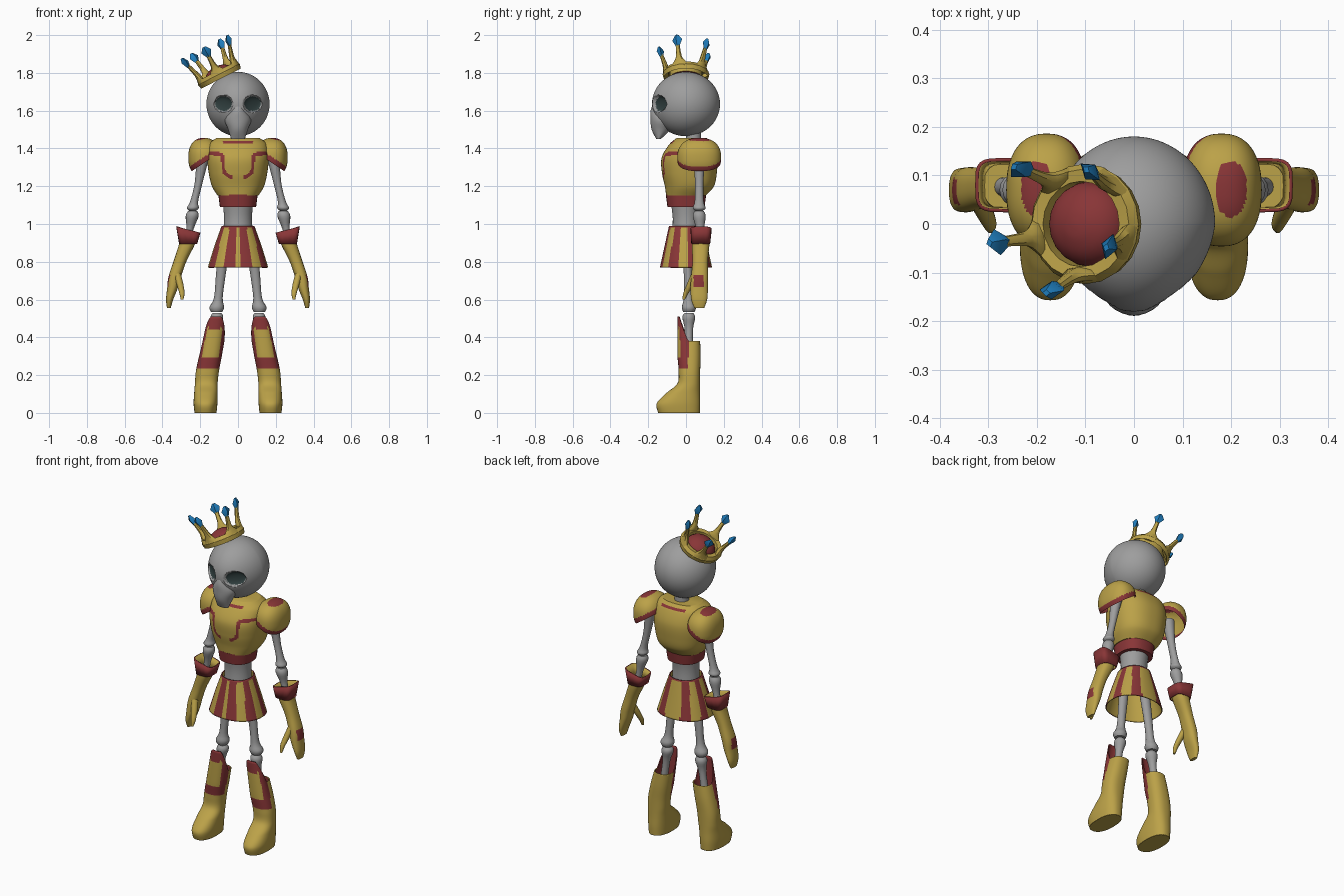
import bpy, bmesh
from math import sin, cos, pi, radians, degrees, atan2, copysign
from mathutils import Matrix, Vector

if "Cube" in bpy.data.objects:
    bpy.data.objects.remove(bpy.data.objects["Cube"])


def material(name, rgb):
    m = bpy.data.materials.new(name)
    m.use_nodes = True
    m.diffuse_color = (*rgb, 1)
    m.node_tree.nodes["Principled BSDF"].inputs["Base Color"].default_value = (*rgb, 1)
    return m


GOLD = material("gold", (0.50, 0.36, 0.065))
RED = material("dark_red", (0.25, 0.036, 0.038))
BONE = material("bone_grey", (0.34, 0.34, 0.34))
BLUE = material("gem_blue", (0.014, 0.21, 0.52))
DARK = material("socket_dark", (0.03, 0.05, 0.05))


def finish(name, bm, mats, paint=None, mirror=False, shell=0, matrix=None):
    """Turn a bmesh into an object, painting each face by rule."""
    bm.normal_update()
    for f in bm.faces:
        f.smooth = True
        if paint:
            f.material_index = int(paint(f.calc_center_median(), f.normal))
    me = bpy.data.meshes.new(name)
    bm.to_mesh(me)
    bm.free()
    me.set_sharp_from_angle(angle=radians(42))
    for m in mats:
        me.materials.append(m)
    ob = bpy.data.objects.new(name, me)
    bpy.context.collection.objects.link(ob)
    if matrix:
        ob.matrix_world = matrix
    if shell:
        mod = ob.modifiers.new("thickness", "SOLIDIFY")
        mod.thickness = shell
        mod.material_offset = 1
    if mirror:
        ob.modifiers.new("mirror", "MIRROR")
    return ob


def spline(rings, steps):
    """Sample a smooth curve through the ring parameters."""
    out = []
    for i in range(len(rings) - 1):
        p = [rings[max(0, min(len(rings) - 1, i + k))] for k in (-1, 0, 1, 2)]
        for s in range(steps):
            t = s / steps
            out.append([b + t / 2 * (c - a + t * (2*a - 5*b + 4*c - d + t * (3*(b - c) + d - a)))
                        for a, b, c, d in zip(*p)])
    return out + [list(rings[-1])]


def loft(name, rings, mats, sides=16, steps=4, power=1, caps=True, shape=None, **kw):
    """Skin elliptical rings (cx, cy, cz, rx, ry), listed from bottom to top."""
    bm = bmesh.new()
    loops = []
    for cx, cy, cz, rx, ry in spline(rings, steps):
        loop = []
        for i in range(sides):
            c, s = cos(2 * pi * i / sides), sin(2 * pi * i / sides)
            v = Vector((cx + rx * copysign(abs(c) ** power, c),
                        cy + ry * copysign(abs(s) ** power, s), cz))
            loop.append(bm.verts.new(shape(v) if shape else v))
        loops.append(loop)
    for a, b in zip(loops, loops[1:]):
        for i in range(sides):
            j = (i + 1) % sides
            bm.faces.new((a[i], a[j], b[j], b[i]))
    if caps:
        bm.faces.new(loops[0][::-1])
        bm.faces.new(loops[-1])
    return finish(name, bm, mats, **kw)


def near(p, a, b, width):
    """True when p is within width of segment a-b, in the front plane."""
    a, b, p = Vector(a), Vector(b), Vector(p)
    t = max(0, min(1, (p - a).dot(b - a) / (b - a).length_squared))
    return (p - a - (b - a) * t).length < width


# Skull with sunken eye sockets
bm = bmesh.new()
bmesh.ops.create_icosphere(bm, subdivisions=6, radius=1)


def socket(x, z):
    return ((abs(x) - 0.077) / 0.044) ** 2 + ((z - 1.637) / 0.039) ** 2


for v in bm.verts:
    x, y, z = v.co
    x *= 0.167 * (1 - 0.12 * max(0, -y))
    y, z = y * 0.18, 1.635 + z * 0.17
    if y < 0:
        y += 0.035 * max(0, 1 - socket(x, z) / 1.25) ** 0.5
    v.co = x, y, z
finish("skull", bm, [BONE, DARK], lambda c, n: c.y < 0 and socket(c.x, c.z) < 1)
loft("snout", [(0, -0.145, 1.45, 0.036, 0.012), (0, -0.132, 1.50, 0.052, 0.05),
               (0, -0.12, 1.555, 0.07, 0.068), (0, -0.13, 1.61, 0.04, 0.055),
               (0, -0.12, 1.68, 0.02, 0.03)], [BONE], 32)
loft("neck", [(0, 0.04, 1.42, 0.04, 0.04), (0, 0.04, 1.53, 0.04, 0.04)], [BONE])


# Breastplate with painted trim, belt and waist
def chest_trim(c, n):
    p = (abs(c.x), c.z)
    if abs(c.z - 1.433) < 0.006 and p[0] < 0.08:
        return True
    path = [(0.17, 1.375), (0.085, 1.37), (0.073, 1.27), (0.035, 1.247)]
    return c.y < 0 and any(near(p, a, b, 0.009) for a, b in zip(path, path[1:]))


loft("breastplate", [(0, 0, 1.15, 0.108, 0.105), (0, 0.018, 1.20, 0.138, 0.13),
                     (0, 0.018, 1.27, 0.155, 0.145), (0, 0.018, 1.35, 0.163, 0.147),
                     (0, 0.025, 1.42, 0.155, 0.115), (0, 0.03, 1.455, 0.115, 0.08)],
     [GOLD, RED], 128, 14, 0.85, paint=chest_trim)
loft("belt", [(0, 0, 1.09, 0.096, 0.098), (0, 0, 1.155, 0.104, 0.107)], [RED], 32, 1, 0.85)
loft("waist", [(0, 0, 0.93, 0.08, 0.075), (0, 0, 1.03, 0.074, 0.07),
               (0, 0, 1.11, 0.08, 0.08)], [BONE], 32)


# Striped skirt
def stripes(c, n):
    turn = degrees(atan2(abs(c.x) / 0.16, -c.y / 0.138))
    return c.z < 0.98 and cos(radians((turn - 15) * 8)) < 0


loft("skirt", [(0, 0, 0.77, 0.16, 0.138), (0, 0, 0.88, 0.126, 0.114),
               (0, 0, 0.99, 0.087, 0.09)], [RED, GOLD], 96, 8, 0.9,
     caps=False, paint=stripes, shell=0.006)

# Shoulder plates: boxy domes cut on a slant
bm = bmesh.new()
bmesh.ops.create_icosphere(bm, subdivisions=5, radius=1)
for v in bm.verts:
    v.co = [o + r * copysign(abs(k) ** 0.85, k) for o, r, k in
            zip((0.18, 0.07, 1.352), (0.083, 0.116, 0.104), v.co)]
edge, down = Vector((0.26, 0, 1.27)), Vector((-0.07, 0, -0.105)).normalized()
bmesh.ops.bisect_plane(bm, geom=bm.verts[:] + bm.edges[:] + bm.faces[:],
                       plane_co=edge, plane_no=down, clear_outer=True)


def shoulder_trim(c, n):
    patch = ((c.x - 0.2) / 0.033) ** 2 + ((c.y - 0.072) / 0.058) ** 2
    return (c - edge).dot(down) > -0.026 or (patch < 1 and c.z > 1.38)


finish("shoulder_plates", bm, [GOLD, RED], shoulder_trim, True)

# Arm bones with knobbed joints
loft("upper_arms", [(0.24, 0.07, 1.07, 0.018, 0.02), (0.239, 0.07, 1.085, 0.032, 0.034),
                    (0.232, 0.07, 1.12, 0.021, 0.024), (0.208, 0.07, 1.22, 0.021, 0.022),
                    (0.185, 0.07, 1.36, 0.034, 0.034)], [BONE], mirror=True)
loft("forearms", [(0.28, 0.077, 0.86, 0.02, 0.02), (0.255, 0.075, 0.97, 0.019, 0.021),
                  (0.243, 0.07, 1.04, 0.034, 0.034), (0.24, 0.07, 1.068, 0.025, 0.025)],
     [BONE], mirror=True)

# Gloves with a red patch, thumbs and flared cuffs
loft("gloves", [(0.366, 0.07, 0.555, 0.01, 0.026), (0.362, 0.07, 0.60, 0.019, 0.042),
                (0.347, 0.07, 0.66, 0.028, 0.046), (0.335, 0.072, 0.72, 0.033, 0.045),
                (0.308, 0.075, 0.80, 0.034, 0.041), (0.275, 0.077, 0.88, 0.041, 0.046),
                (0.267, 0.078, 0.91, 0.043, 0.047)], [GOLD, RED], 48, 8, 0.85, mirror=True,
     paint=lambda c, n: n.x > 0.5 and abs(c.z - 0.70) < 0.03 and abs(c.y - 0.067) < 0.027)
loft("thumbs", [(0.296, -0.012, 0.60, 0.007, 0.007), (0.297, 0, 0.635, 0.014, 0.014),
                (0.308, 0.025, 0.685, 0.018, 0.019), (0.322, 0.05, 0.74, 0.018, 0.02)],
     [GOLD], mirror=True)


def cuff_slant(v):
    if v.z > 0.93:
        v.z += (v.x - 0.265) * 0.25
    return v


loft("cuffs", [(0.264, 0.078, 0.895, 0.048, 0.05), (0.263, 0.08, 0.97, 0.064, 0.056)],
     [RED, GOLD], 24, 1, 0.5, caps=False, shape=cuff_slant, shell=0.007, mirror=True)

# Leg bones with knobbed knees
loft("thighs", [(0.113, 0.015, 0.535, 0.03, 0.03), (0.112, 0.015, 0.56, 0.039, 0.037),
                (0.104, 0.012, 0.61, 0.023, 0.024), (0.09, 0.01, 0.74, 0.026, 0.022),
                (0.065, 0, 0.95, 0.032, 0.03)], [BONE], mirror=True)
loft("shins", [(0.14, 0.015, 0.30, 0.022, 0.022), (0.12, 0.015, 0.44, 0.021, 0.022),
               (0.112, 0.015, 0.505, 0.034, 0.034), (0.112, 0.015, 0.53, 0.022, 0.022)],
     [BONE], mirror=True)


# Boots with a pointed knee guard
def knee_point(v):
    t = max(0, (v.z - 0.30) / 0.08)
    k = max(0, min(1, (0.012 - v.y) / 0.052))
    return Vector((v.x - 0.012 * t * k, v.y, v.z + 0.13 * t * k))


def boot_trim(c, n):
    panel = 0.295 < c.z < 0.45 and n.y < -0.7
    return c.z > 0.235 and c.y < 0.012 and not panel


loft("boots", [(0.172, -0.037, 0, 0.058, 0.11), (0.172, -0.04, 0.05, 0.063, 0.115),
               (0.17, -0.015, 0.105, 0.062, 0.089), (0.168, 0.014, 0.155, 0.06, 0.06),
               (0.162, 0.018, 0.22, 0.061, 0.057), (0.146, 0.016, 0.30, 0.06, 0.061),
               (0.128, 0.015, 0.38, 0.056, 0.06)], [GOLD, RED], 64, 10, 0.85,
     caps=False, shape=knee_point, paint=boot_trim, shell=0.006, mirror=True)
loft("soles", [(0.172, -0.037, 0, 0.057, 0.109), (0.172, -0.037, 0.01, 0.055, 0.107)],
     [GOLD], 32, 1, 0.85, mirror=True)

# Tilted crown: band, cushion, five prongs and gems
tilt = Matrix.Translation((-0.09, 0, 1.77)) @ Matrix.Rotation(radians(-27), 4, "Y")
loft("crown_band", [(0, 0, r_z[1], r_z[0], r_z[0]) for r_z in
                    ((0.118, 0), (0.124, 0.025), (0.112, 0.045), (0.088, 0.042), (0.088, 0))],
     [GOLD], 20, 1, caps=False, matrix=tilt)
loft("crown_cushion", [(0, 0, 0.07 * sin(a), 0.088 * cos(a), 0.088 * cos(a)) for a in
                       (0, 0.4, 0.8, 1.2, 1.5)], [RED], 20, matrix=tilt)
for i in range(5):
    spot = tilt @ Matrix.Rotation(radians(72 * i - 20), 4, "Z")
    loft(f"crown_prong_{i + 1}", [(0.106, 0, 0.02, 0.016, 0.055), (0.105, 0, 0.05, 0.016, 0.034),
                                  (0.11, 0, 0.08, 0.014, 0.016), (0.13, 0, 0.142, 0.01, 0.011)],
         [GOLD], 8, 3, matrix=spot)
    loft(f"crown_gem_{i + 1}", [(0.129, 0, 0.13, 0.009, 0.01), (0.136, 0, 0.165, 0.019, 0.028),
                                (0.142, 0, 0.19, 0.007, 0.009)], [BLUE], 4, 1, matrix=spot)
